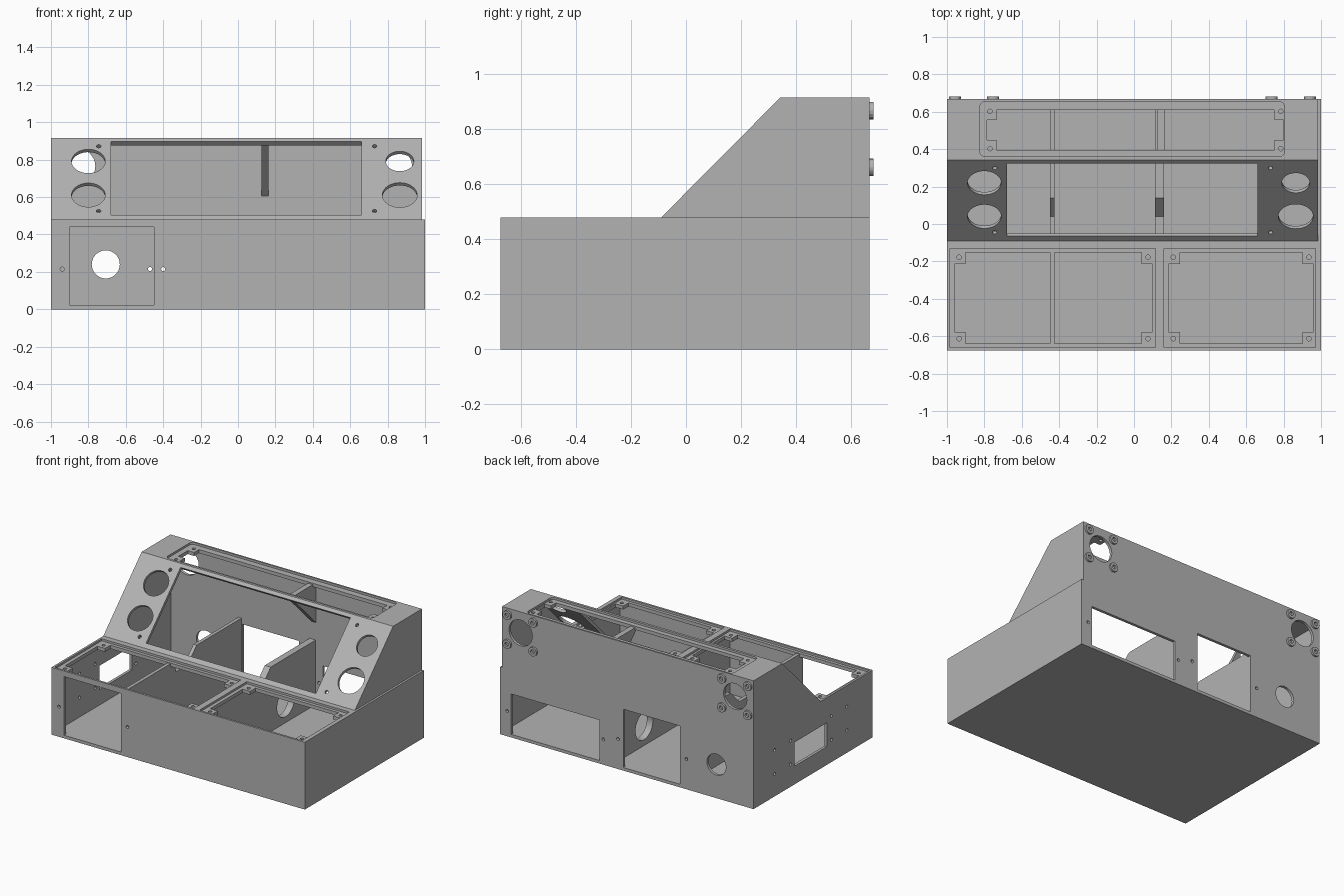
import bpy, bmesh, math
from mathutils import Matrix, Vector

if "Cube" in bpy.data.objects:
    bpy.data.objects.remove(bpy.data.objects["Cube"], do_unlink=True)

grey = bpy.data.materials.new("plain_grey")
grey.use_nodes = True
grey.diffuse_color = (0.45, 0.45, 0.45, 1)
grey.node_tree.nodes["Principled BSDF"].inputs["Base Color"].default_value = (0.45, 0.45, 0.45, 1)

SLOPE = Vector((0, -1, 1)).normalized()


def finish(bm, name):
    bmesh.ops.recalc_face_normals(bm, faces=bm.faces[:])
    mesh = bpy.data.meshes.new(name)
    bm.to_mesh(mesh)
    bm.free()
    mesh.materials.append(grey)
    ob = bpy.data.objects.new(name, mesh)
    bpy.context.collection.objects.link(ob)
    return ob


def box(name, x, y, z, round_corners=0):
    bm = bmesh.new()
    bmesh.ops.create_cube(bm, size=1)
    for v in bm.verts:
        v.co = [r[0] if c < 0 else r[1] for c, r in zip(v.co, (x, y, z))]
    if round_corners:
        upright = [e for e in bm.edges
                   if abs(e.verts[0].co.z - e.verts[1].co.z) > 0.001]
        bmesh.ops.bevel(bm, geom=upright, offset=round_corners, segments=5,
                        profile=0.5, affect='EDGES')
    return finish(bm, name)


def prism(name, x0, x1, profile):
    """Side profile of (y, z) points, extruded along x."""
    bm = bmesh.new()
    face = bm.faces.new([bm.verts.new((x0, y, z)) for y, z in profile])
    geom = bmesh.ops.extrude_face_region(bm, geom=[face])["geom"]
    verts = [g for g in geom if isinstance(g, bmesh.types.BMVert)]
    bmesh.ops.translate(bm, vec=(x1 - x0, 0, 0), verts=verts)
    return finish(bm, name)


def rod(name, centre, axis, r, length):
    bm = bmesh.new()
    turn = Vector(axis).to_track_quat('Z', 'Y').to_matrix().to_4x4()
    bmesh.ops.create_cone(bm, cap_ends=True, segments=40 if r > 0.05 else 16,
                          radius1=r, radius2=r, depth=length,
                          matrix=Matrix.Translation(centre) @ turn)
    return finish(bm, name)


def combine(target, tools, operation='DIFFERENCE'):
    for tool in tools:
        mod = target.modifiers.new("shape", 'BOOLEAN')
        mod.object, mod.operation, mod.solver = tool, operation, 'EXACT'
    bpy.context.view_layer.update()
    graph = bpy.context.evaluated_depsgraph_get()
    mesh = bpy.data.meshes.new_from_object(target.evaluated_get(graph))
    target.modifiers.clear()
    target.data = mesh
    for tool in tools:
        bpy.data.objects.remove(tool, do_unlink=True)


def lid_seat(recess, opening, top, tab_x, tab_y, inset):
    """Shallow recess with an opening that leaves four screw tabs."""
    (rx, ry), (ox, oy) = recess, opening
    z = (top - 0.1, top + 0.05)
    cuts = [box("recess", rx, ry, (top - 0.015, top + 0.05), inset[2]),
            box("opening", (ox[0] + tab_x, ox[1] - tab_x), oy, z),
            box("opening", ox, (oy[0] + tab_y, oy[1] - tab_y), z)]
    for sx in (ox[0] + inset[0], ox[1] - inset[0]):
        for sy in (oy[0] + inset[1], oy[1] - inset[1]):
            cuts.append(rod("screw", (sx, sy, top), (0, 0, 1), 0.012, 0.2))
    return cuts


# Outer body: low box with a sloped console on its rear half
housing = box("housing", (-1, 1), (-0.675, 0.667), (0, 0.48))
console = prism("console", -1, 0.985, [(-0.09, 0.2), (-0.09, 0.48), (0.342, 0.915),
                                       (0.667, 0.915), (0.667, 0.2)])
combine(housing, [console], 'UNION')

# Hollow interior
cuts = [box("cavity", (-0.98, 0.98), (-0.655, 0.647), (0.02, 0.44)),
        prism("upper_cavity", -0.98, 0.965, [(-0.07, 0.3), (-0.07, 0.472), (0.333, 0.875),
                                             (0.647, 0.875), (0.647, 0.3)])]

# Lid seats in the front deck and the top
deck_y, deck_open = (-0.66, -0.13), (-0.638, -0.153)
cuts += lid_seat(((-0.985, 0.115), deck_y), ((-0.96, 0.10), deck_open),
                 0.48, 0.06, 0.06, (0.025, 0.025, 0))
cuts += lid_seat(((0.16, 0.97), deck_y), ((0.185, 0.96), deck_open),
                 0.48, 0.06, 0.06, (0.025, 0.025, 0))
cuts += lid_seat(((-0.825, 0.805), (0.36, 0.655)), ((-0.785, 0.80), (0.395, 0.61)),
                 0.915, 0.05, 0.055, (0.015, 0.008, 0.03))

# Display opening cut square to the slope
display = box("display", (-0.68, 0.66), (-0.276, 0.276), (-0.08, 0.08))
display.data.transform(Matrix.Translation((0, 0.13, 0.70)) @ Matrix.Rotation(math.pi / 4, 4, 'X'))
cuts.append(display)

# Round gauge holes and screws in the slope: x, y, radius
for x, y, r in [(-0.8, 0.22, 0.09), (-0.8, 0.04, 0.09), (0.865, 0.22, 0.075),
                (0.865, 0.04, 0.093), (-0.745, 0.3, 0.012), (0.73, 0.3, 0.012),
                (-0.745, -0.045, 0.012), (0.73, -0.045, 0.012)]:
    cuts.append(rod("slope_hole", (x, y, y + 0.571), SLOPE, r, 0.1))

# Front, rear and side windows
front, rear = (-0.72, -0.62), (0.62, 0.72)
cuts += [box("front_window", (-0.9, -0.45), front, (0.022, 0.44)),
         box("rear_window", (0.217, 0.913), rear, (0.022, 0.31)),
         box("rear_window", (-0.42, 0.028), rear, (0.022, 0.438)),
         box("side_window", (-1.05, -0.95), (-0.16, 0.207), (0.13, 0.30))]

# Wall screw holes and the round rear holes
BACK = (0, 1, 0)
for x in (-0.94, -0.47, -0.4):
    cuts.append(rod("front_screw", (x, -0.67, 0.215), BACK, 0.011, 0.1))
for x, z in [(0.945, 0.18), (0.186, 0.18), (0.07, 0.215), (-0.47, 0.215), (-0.4, 0.215)]:
    cuts.append(rod("rear_screw", (x, 0.66, z), BACK, 0.011, 0.1))
for y in (0.43, 0.25, -0.21, -0.385):
    for z in (0.16, 0.33):
        cuts.append(rod("side_screw", (-1, y, z), (1, 0, 0), 0.011, 0.1))
for x, z, r in [(-0.707, 0.24, 0.075), (-0.855, 0.765, 0.092), (0.838, 0.765, 0.092)]:
    cuts.append(rod("rear_hole", (x, 0.66, z), BACK, r, 0.1))
combine(housing, cuts)

# Inner dividers, stepping up towards the rear
step = [(-0.66, 0.01), (-0.66, 0.46), (-0.1, 0.46), (-0.1, 0.38), (0.04, 0.38),
        (0.14, 0.48), (0.655, 0.48), (0.655, 0.01)]
prism("right_divider", -0.45, -0.425, step)
divider = prism("left_divider", 0.113, 0.16, step)
combine(divider, [rod("cable_hole", (0.13, 0.31, 0.16), (1, 0, 0), 0.098, 0.2)])

# Triangular brace under the top
prism("top_brace", 0.125, 0.163, [(0.36, 0.89), (0.655, 0.89), (0.655, 0.597)])

# Ring bosses around the upper rear holes
for side, cx in (("right", -0.855), ("left", 0.838)):
    for dx in (-0.102, 0.102):
        for z in (0.662, 0.868):
            boss = rod(side + "_rear_boss", (cx + dx, 0.669, z), BACK, 0.032, 0.024)
            combine(boss, [rod("bore", (cx + dx, 0.68, z), BACK, 0.014, 0.03)])
